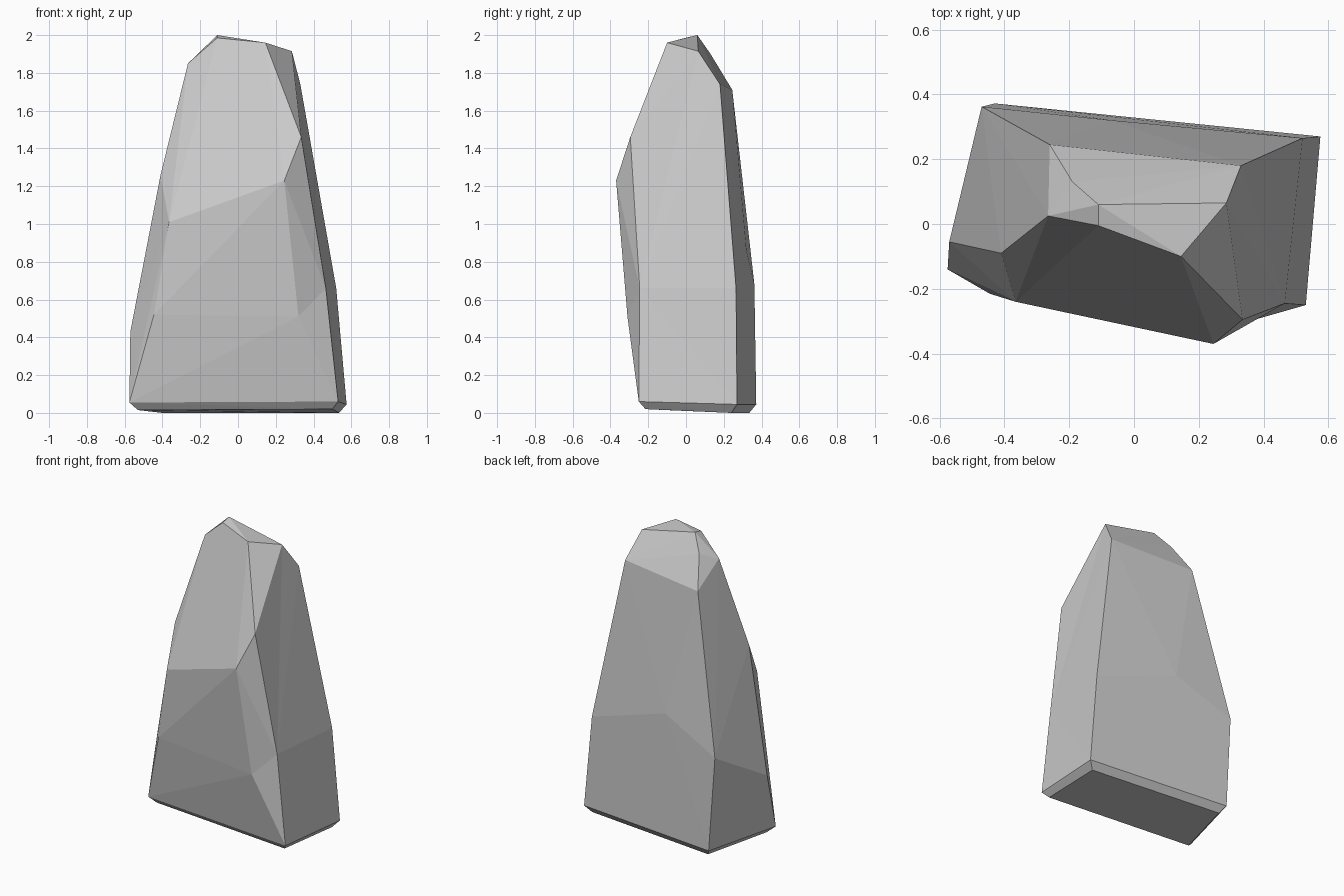
import bpy, bmesh
from mathutils import Vector

# Corners of the boulder, grouped by level
base = [(-0.53, -0.11, 0.015), (0.50, -0.215, 0.02), (0.535, 0.24, 0), (-0.40, 0.335, 0)]
foot = [(-0.575, -0.14, 0.055), (0.53, -0.25, 0.06), (0.575, 0.27, 0.045), (-0.43, 0.372, 0.045)]
waist = [(-0.445, -0.215, 0.52), (-0.57, -0.055, 0.43), (-0.47, 0.362, 0.68),
         (0.52, 0.265, 0.66), (-0.07, 0.32, 0.86)]
shoulder = [(-0.365, -0.24, 1.01), (0.245, -0.37, 1.23), (0.335, -0.295, 1.46), (-0.41, -0.09, 1.26)]
crown = [(-0.265, 0.025, 1.85), (-0.26, 0.245, 1.71), (0.33, 0.18, 1.74), (-0.19, 0.13, 1.90),
         (0.285, 0.065, 1.915), (0.145, -0.10, 1.96), (-0.11, -0.005, 1.985), (-0.11, 0.06, 2.0)]

# Dents: final position and the outward push that places them on the hull first
dents = [((0.465, -0.245, 0.66), (0.03, -0.05, 0)),
         ((0.32, -0.31, 0.51), (0, -0.02, 0)),
         ((-0.12, -0.23, 0.56), (0, -0.035, 0))]

bm = bmesh.new()
for p in base + foot + waist + shoulder + crown:
    bm.verts.new(p)
pushed = [(bm.verts.new(Vector(p) + Vector(d)), Vector(p)) for p, d in dents]
bmesh.ops.convex_hull(bm, input=bm.verts[:])

# Sink the dents back into the faces
for v, p in pushed:
    if v.is_valid:
        v.co = p
loose = [v for v in bm.verts if not v.link_faces]
bmesh.ops.delete(bm, geom=loose, context='VERTS')
bmesh.ops.recalc_face_normals(bm, faces=bm.faces[:])

mesh = bpy.data.meshes.new("boulder")
bm.to_mesh(mesh)
bm.free()
bpy.context.collection.objects.link(bpy.data.objects.new("boulder", mesh))
